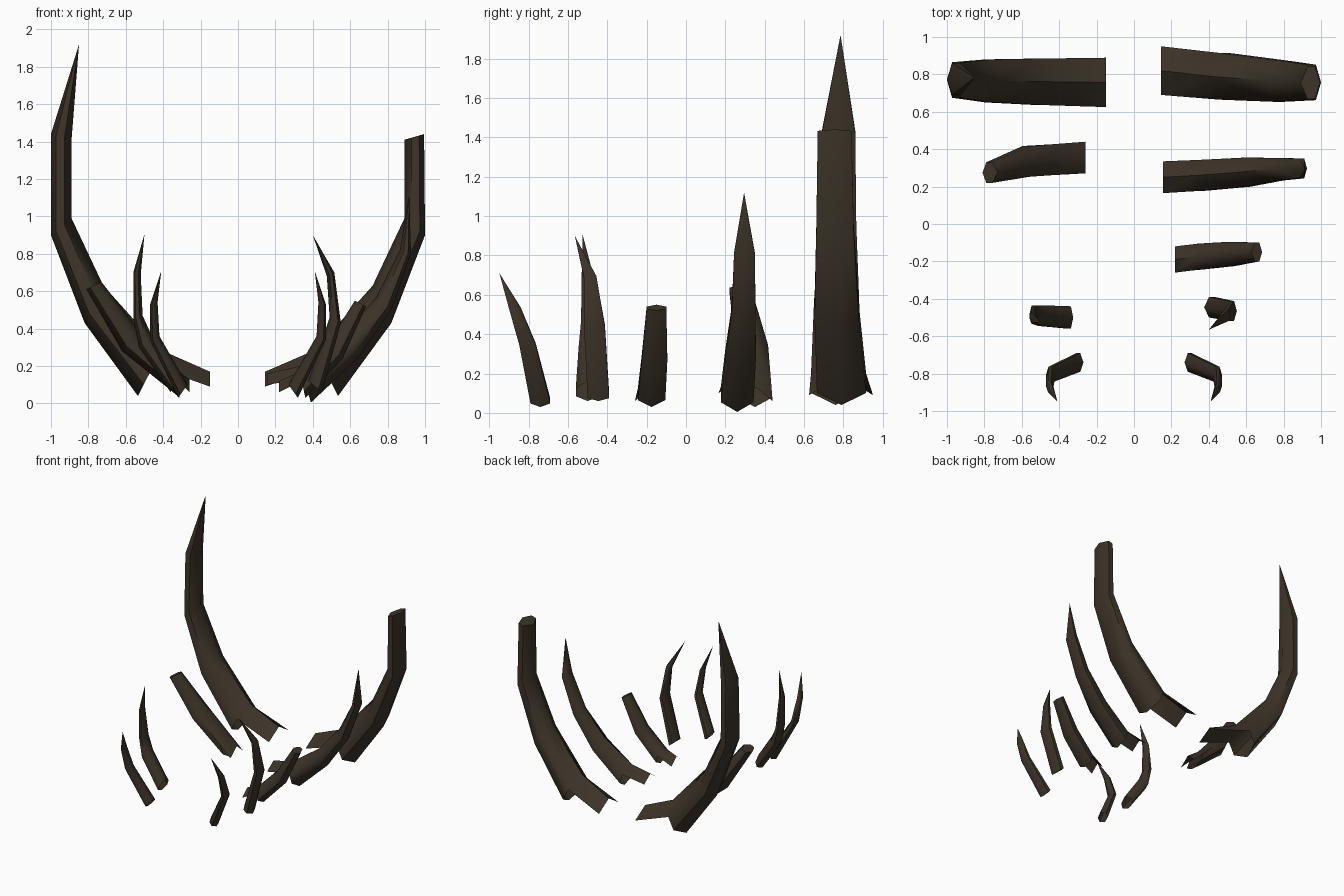
import bpy, bmesh

if "Cube" in bpy.data.objects:
    bpy.data.objects.remove(bpy.data.objects["Cube"])

bone = bpy.data.materials.new("dark_brown_bone")
bone.diffuse_color = (0.045, 0.033, 0.021, 1)
bone.use_nodes = True
bone.node_tree.nodes["Principled BSDF"].inputs["Base Color"].default_value = bone.diffuse_color


def rib(name, side, rings, tip=None, plate=None):
    """Six-sided tapered rib. Ring: outer x, outer z, inner x, inner z, centre y, half width.
    tip = point of the rib (else a flat broken cap); plate = splintered inner lip at the base."""
    bm = bmesh.new()

    def hexagon(ox, oz, ix, iz, y, w):
        layout = ((0, 0), (.25, 1), (.65, 1), (1, 0), (.65, -1), (.25, -1))
        return [bm.verts.new((side * (ox + (ix - ox) * t), y + w * s, oz + (iz - oz) * t))
                for t, s in layout]

    loops = [hexagon(*r) for r in rings]
    for a, b in zip(loops, loops[1:]):
        for i in range(6):
            j = (i + 1) % 6
            bm.faces.new((a[i], a[j], b[j], b[i]))
    top = loops[-1]
    if tip:
        p = bm.verts.new((side * tip[0], tip[1], tip[2]))
        for i in range(6):
            bm.faces.new((top[i], top[(i + 1) % 6], p))
    else:
        bm.faces.new(top)
    if plate:
        x, ridge_z, eave_z, y, w = plate
        base = loops[0]
        end = [bm.verts.new((side * x, y + w * s, z))
               for s, z in ((1, eave_z), (0, ridge_z), (-1, eave_z))]
        for k in range(2):
            bm.faces.new((base[2 + k], end[k], end[k + 1], base[3 + k]))
    bmesh.ops.recalc_face_normals(bm, faces=bm.faces)
    # keep outward normals on the open tube
    f = max(bm.faces, key=lambda q: side * q.calc_center_median().x)
    if f.normal.x * side < 0:
        bmesh.ops.reverse_faces(bm, faces=bm.faces)
    me = bpy.data.meshes.new(name)
    bm.to_mesh(me)
    bm.free()
    me.materials.append(bone)
    ob = bpy.data.objects.new(name, me)
    bpy.context.collection.objects.link(ob)
    bpy.ops.object.select_all(action='DESELECT')
    ob.select_set(True)
    bpy.context.view_layer.objects.active = ob
    bpy.ops.object.shade_smooth_by_angle(angle=1.1)


# Large rear pair: left is whole, right is snapped off
rib("rear_rib_left", -1,
    [(.535, .04, .41, .285, .76, .125), (.82, .43, .72, .63, .765, .115),
     (1, .90, .89, .99, .77, .095), (1, 1.44, .89, 1.41, .775, .085)],
    tip=(.85, .785, 1.92), plate=(.15, .17, .09, .757, .132))
rib("rear_rib_right", 1,
    [(.535, .04, .41, .285, .79, .125), (.82, .43, .72, .63, .765, .112),
     (1, .90, .89, .99, .757, .095), (.995, 1.44, .89, 1.41, .755, .086)],
    plate=(.145, .17, .09, .82, .13))

# Second pair: right is whole, left is snapped off
rib("middle_rib_right", 1,
    [(.39, .005, .33, .20, .26, .083), (.64, .24, .56, .36, .277, .078),
     (.82, .50, .74, .57, .293, .06), (.925, .80, .865, .82, .297, .053)],
    tip=(.915, .295, 1.12), plate=(.155, .16, .10, .25, .085))
rib("middle_rib_left", -1,
    [(.31, .03, .37, .21, .35, .083), (.62, .28, .52, .38, .335, .082),
     (.81, .61, .73, .65, .275, .055)],
    plate=(.26, .13, .06, .355, .085))

# Snapped rib with no partner
rib("short_rib_right", 1,
    [(.36, .03, .33, .17, -.175, .07), (.56, .24, .48, .32, -.16, .065),
     (.685, .52, .625, .55, -.15, .05)],
    plate=(.22, .12, .06, -.19, .07))

# Slim front ribs
rib("front_rib_right", 1,
    [(.45, .06, .375, .12, -.445, .055), (.55, .43, .49, .46, -.465, .053),
     (.515, .70, .475, .68, -.487, .032)],
    tip=(.40, -.565, .90))
rib("front_rib_left", -1,
    [(.36, .06, .325, .16, -.50, .06), (.53, .30, .46, .36, -.49, .055),
     (.56, .46, .51, .47, -.485, .048), (.56, .70, .52, .69, -.50, .03)],
    tip=(.50, -.525, .905))

for side, label in ((1, "right"), (-1, "left")):
    rib("foremost_rib_" + label, side,
        [(.32, .03, .27, .10, -.74, .05), (.47, .34, .42, .36, -.805, .042),
         (.47, .53, .43, .54, -.87, .03)],
        tip=(.41, -.948, .71))
